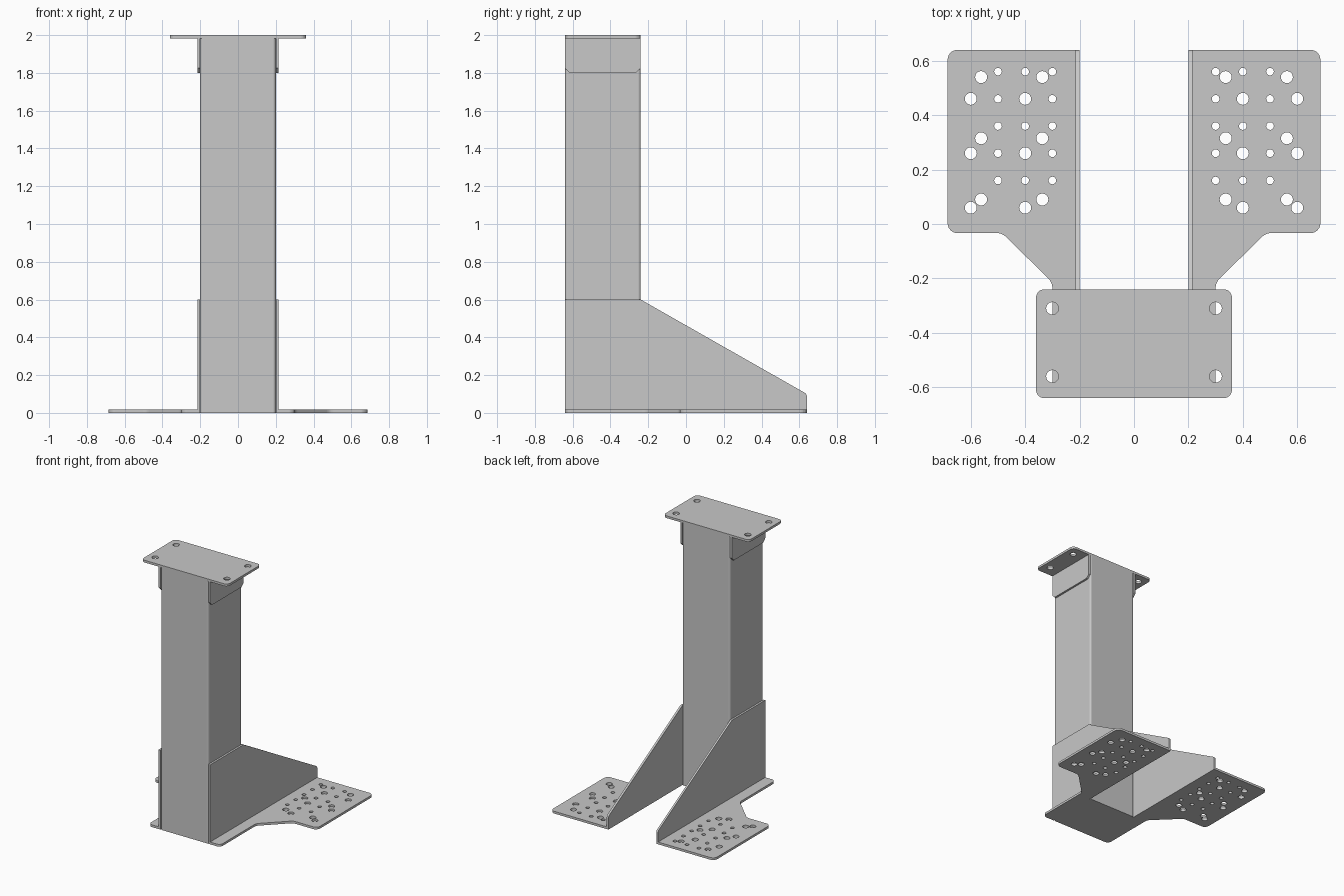
import bpy, bmesh, math
from mathutils import Matrix, Vector

cube = bpy.data.objects.get("Cube")
if cube:
    bpy.data.objects.remove(cube, do_unlink=True)

steel = bpy.data.materials.new("grey steel")
steel.use_nodes = True
GREY = (0.58, 0.58, 0.58, 1)
steel.diffuse_color = GREY
steel.node_tree.nodes["Principled BSDF"].inputs["Base Color"].default_value = GREY

T = 0.017                      # sheet thickness
FLAT = Matrix.Identity(4)      # profile in xy, thickness along z
SIDE = Matrix(((0, 0, 1, 0), (1, 0, 0, 0), (0, 1, 0, 0), (0, 0, 0, 1)))  # profile in yz


def rounded(corners, steps=6):
    """Outline from (u, v, radius) corners, each rounded by a fillet."""
    pts = []
    for i, (u, v, r) in enumerate(corners):
        p = Vector((u, v))
        if r == 0:
            pts.append(p)
            continue
        a = (Vector(corners[i - 1][:2]) - p).normalized()
        b = (Vector(corners[(i + 1) % len(corners)][:2]) - p).normalized()
        half = a.angle(b) / 2
        centre = p + (a + b).normalized() * r / math.sin(half)
        start = p + a * r / math.tan(half) - centre
        end = p + b * r / math.tan(half) - centre
        for k in range(steps + 1):
            pts.append(centre + start.lerp(end, k / steps).normalized() * r)
    return pts


def circle(u, v, r, sides=20):
    return [Vector((u + r * math.cos(math.tau * k / sides),
                    v + r * math.sin(math.tau * k / sides))) for k in range(sides)]


def sheet(name, corners, low, high, plane=FLAT, holes=()):
    """Extrude an outline with round holes from low to high."""
    curve = bpy.data.curves.new(name, "CURVE")
    curve.dimensions = "2D"
    curve.fill_mode = "BOTH"
    curve.extrude = (high - low) / 2
    for loop in [rounded(corners)] + [circle(*h) for h in holes]:
        spline = curve.splines.new("POLY")
        spline.points.add(len(loop) - 1)
        for point, p in zip(spline.points, loop):
            point.co = (p.x, p.y, 0, 1)
        spline.use_cyclic_u = True
    temp = bpy.data.objects.new(name + " outline", curve)
    bpy.context.collection.objects.link(temp)
    bpy.context.view_layer.update()
    graph = bpy.context.evaluated_depsgraph_get()
    mesh = bpy.data.meshes.new_from_object(temp.evaluated_get(graph))
    bpy.data.objects.remove(temp, do_unlink=True)
    mesh.transform(plane @ Matrix.Translation((0, 0, (low + high) / 2)))
    bm = bmesh.new()
    bm.from_mesh(mesh)
    bmesh.ops.remove_doubles(bm, verts=bm.verts, dist=0.0002)
    bmesh.ops.recalc_face_normals(bm, faces=bm.faces)
    for f in bm.faces:
        f.smooth = False
    bm.to_mesh(mesh)
    bm.free()
    mesh.name = name
    mesh.materials.clear()
    mesh.materials.append(steel)
    obj = bpy.data.objects.new(name, mesh)
    bpy.context.collection.objects.link(obj)


def box(u0, u1, v0, v1, r):
    return [(u0, v0, r), (u1, v0, r), (u1, v1, r), (u0, v1, r)]


FRONT, BACK, REAR = -0.64, -0.24, 0.64

# Post and top plate
sheet("post", box(-0.2, 0.2, FRONT, BACK, 0.015), 0, 2 - T)
sheet("top_plate", box(-0.36, 0.36, FRONT, BACK, 0.03), 2 - T, 2,
      holes=[(x, y, 0.023) for x in (-0.3, 0.3) for y in (-0.56, -0.31)])

# Hole pattern of a foot: a grid of small holes and staggered large ones
LARGE = [(x, y) for x in (0.4, 0.6) for y in (0.06, 0.26, 0.46)]
LARGE += [(x, y) for x in (0.337, 0.562) for y in (0.09, 0.315, 0.54)]
SMALL = [(x, y) for x in (0.3, 0.4, 0.5) for y in (0.16, 0.26, 0.36, 0.46, 0.56)
         if (x, y) not in LARGE]

foot = [(0.215, FRONT, 0), (0.3, FRONT, 0.03), (0.3, -0.215, 0.05),
        (0.485, -0.033, 0.05), (0.685, -0.033, 0.035), (0.685, REAR, 0.035),
        (0.215, REAR, 0)]
gusset = [(FRONT, 0, 0), (REAR, 0, 0), (REAR, 0.1, 0.025),
          (BACK, 0.6, 0), (FRONT, 0.6, 0)]
bracket = [(FRONT, 2 - T, 0), (FRONT, 1.825, 0), (FRONT + 0.025, 1.8, 0),
           (BACK - 0.025, 1.8, 0), (BACK, 1.825, 0), (BACK, 2 - T, 0)]

# Both sides
for side, s in (("left", 1), ("right", -1)):
    holes = [(s * x, y, 0.022) for x, y in LARGE] + [(s * x, y, 0.014) for x, y in SMALL]
    sheet(side + "_foot_plate", [(s * x, y, r) for x, y, r in foot], 0, T, holes=holes)
    low, high = sorted((s * 0.2, s * 0.215))
    sheet(side + "_gusset", gusset, low, high, SIDE)
    sheet(side + "_top_bracket", bracket, low, high, SIDE)
